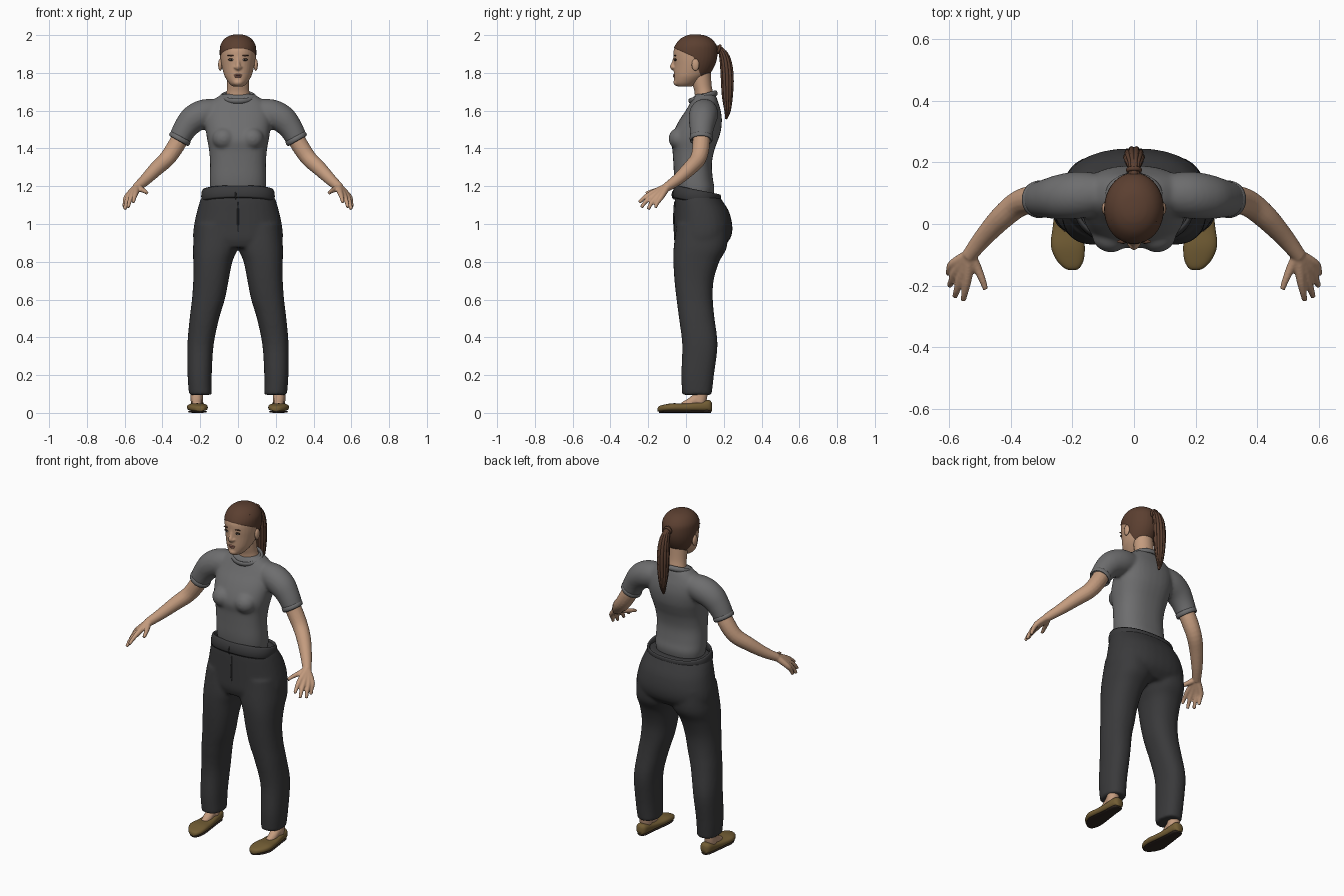
import bpy, bmesh, math
from mathutils import Vector, Matrix

if "Cube" in bpy.data.objects:
    bpy.data.objects.remove(bpy.data.objects["Cube"], do_unlink=True)

X, Y, Z = Vector((1, 0, 0)), Vector((0, 1, 0)), Vector((0, 0, 1))


def material(name, red, green, blue):
    mat = bpy.data.materials.new(name)
    mat.use_nodes = True
    mat.diffuse_color = (red, green, blue, 1)
    shader = next(n for n in mat.node_tree.nodes if n.type == "BSDF_PRINCIPLED")
    shader.inputs["Base Color"].default_value = (red, green, blue, 1)
    shader.inputs["Roughness"].default_value = 0.8
    return mat


skin = material("skin", .55, .33, .21)
hair = material("brown hair", .105, .05, .03)
shirt_grey = material("shirt grey", .155, .155, .158)
trouser_grey = material("trouser charcoal", .042, .042, .044)
shoe_tan = material("shoe tan", .17, .11, .035)
sole_dark = material("sole dark", .03, .02, .015)
lip_pink = material("lip pink", .36, .16, .12)
eye_white = material("eye white", .6, .56, .52)
eye_dark = material("eye dark", .03, .018, .012)


def resample(rows, steps=4):
    """Smooth a list of number rows with a spline."""
    out, last = [], len(rows) - 1
    for i in range(last):
        near = (rows[max(i - 1, 0)], rows[i], rows[i + 1], rows[min(i + 2, last)])
        for step in range(steps):
            t = step / steps
            out.append([q + t / 2 * (r - p + t * (2 * p - 5 * q + 4 * r - s + t * (3 * (q - r) + s - p)))
                        for p, q, r, s in zip(*near)])
    return out + [list(rows[-1])]


def outline(centre, u, v, power=2.0, count=32):
    points = []
    for k in range(count):
        c, s = math.cos(math.tau * k / count), math.sin(math.tau * k / count)
        c, s = (math.copysign(abs(n) ** (2 / power), n) for n in (c, s))
        points.append(centre + u * c + v * s)
    return points


def bridge(bm, loops, closed=False):
    rings = [[bm.verts.new(p) for p in loop] for loop in loops]
    pairs = list(zip(rings, rings[1:])) + ([(rings[-1], rings[0])] if closed else [])
    for a, b in pairs:
        for k in range(len(a)):
            n = (k + 1) % len(a)
            bm.faces.new((a[k], a[n], b[n], b[k]))
    if not closed:
        bm.faces.new(rings[0][::-1])
        bm.faces.new(rings[-1])


def stack(bm, rows, power=2.0):
    """Horizontal sections: height, left edge, right edge, front, back."""
    bridge(bm, [outline(Vector(((a + b) / 2, (f + r) / 2, z)), X * (b - a) / 2, Y * (r - f) / 2, power)
                for z, a, b, f, r in resample(rows)])


def body(rows):
    return [(z, -half, half, front, back) for z, half, front, back in rows]


def tube(bm, rows, side=1, count=16):
    """Round limb through points with a radius, mirrored by side."""
    rows = resample(rows)
    points = [Vector((side * x, y, z)) for x, y, z, r in rows]
    loops = []
    for i, row in enumerate(rows):
        along = points[min(i + 1, len(points) - 1)] - points[max(i - 1, 0)]
        u = along.cross(Y).normalized()
        loops.append(outline(points[i], u * row[3], along.cross(u).normalized() * row[3], count=count))
    bridge(bm, loops)


def hoop(bm, centre, u, v, thick, tall, power=2.0):
    """Raised band around an oval."""
    axis = u.cross(v).normalized()
    section = [(math.cos(math.tau * k / 8), math.sin(math.tau * k / 8)) for k in range(8)]
    loops = [outline(centre + axis * s * tall, u + u.normalized() * c * thick,
                     v + v.normalized() * c * thick, power, 48) for c, s in section]
    bridge(bm, loops, closed=True)


def ball(bm, centre, size):
    bmesh.ops.create_uvsphere(bm, u_segments=20, v_segments=12, radius=1,
                              matrix=Matrix.Translation(centre) @ Matrix.Diagonal((*size, 1)))


def finish(name, bm, *mats, voxel=0, smoothing=6):
    """Make the object; with a voxel size, fuse its pieces into one skin."""
    bmesh.ops.recalc_face_normals(bm, faces=bm.faces)
    mesh = bpy.data.meshes.new(name)
    bm.to_mesh(mesh)
    bm.free()
    obj = bpy.data.objects.new(name, mesh)
    bpy.context.collection.objects.link(obj)
    if voxel:
        fuse = obj.modifiers.new("fuse", "REMESH")
        fuse.mode, fuse.voxel_size = "VOXEL", voxel
        relax = obj.modifiers.new("relax", "SMOOTH")
        relax.factor, relax.iterations = .5, smoothing
        graph = bpy.context.evaluated_depsgraph_get()
        baked = bpy.data.meshes.new_from_object(obj.evaluated_get(graph))
        obj.modifiers.clear()
        obj.data = baked
    for mat in mats:
        obj.data.materials.append(mat)
    obj.data.shade_smooth()
    return obj


# Shirt: torso, bust and short sleeves fused
bm = bmesh.new()
stack(bm, body([(1.1, .13, -.03, .13), (1.18, .148, -.052, .15), (1.24, .15, -.062, .142),
                (1.32, .148, -.067, .137), (1.39, .153, -.072, .15), (1.44, .162, -.08, .168),
                (1.49, .17, -.066, .184), (1.55, .175, -.035, .19), (1.6, .17, -.002, .184),
                (1.64, .15, .022, .172), (1.675, .105, .04, .16), (1.69, .075, .055, .15)]), 2.4)
for side in (1, -1):
    ball(bm, (side * .075, -.035, 1.452), (.062, .058, .058))
    tube(bm, [(.08, .1, 1.6, .06), (.17, .095, 1.586, .076), (.235, .088, 1.556, .074),
              (.28, .083, 1.505, .064), (.312, .08, 1.448, .057)], side, 24)
finish("shirt", bm, shirt_grey, voxel=.009)

# Collar and sleeve cuffs
bm = bmesh.new()
hoop(bm, Vector((0, .09, 1.672)), X * .086, Vector((0, .068, .022)), .009, .015)
for side in (1, -1):
    hoop(bm, Vector((side * .308, .08, 1.452)), Vector((side * .87, 0, .49)) * .055, Y * .055, .006, .014)
finish("shirt_trim", bm, shirt_grey)

# Trousers: hips and two legs fused
bm = bmesh.new()
stack(bm, body([(1.155, .187, -.056, .17), (1.12, .202, -.06, .195), (1.06, .219, -.062, .23),
                (.98, .235, -.064, .246), (.92, .237, -.064, .233), (.875, .215, -.05, .19)]), 2.3)
for side in (1, -1):
    legs = [(1, 0, .225, -.05, .22), (.88, 0, .238, -.065, .217), (.8, .03, .237, -.067, .176),
            (.7, .05, .237, -.061, .146), (.6, .07, .244, -.05, .142), (.5, .1, .256, -.037, .151),
            (.36, .129, .268, -.02, .167), (.2, .139, .267, -.025, .148), (.095, .139, .259, -.02, .136)]
    stack(bm, [(z, side * a, side * b, f, r) for z, a, b, f, r in legs], 2.3)
finish("trousers", bm, trouser_grey, voxel=.01, smoothing=5)

# Waistband and fly seam
bm = bmesh.new()
hoop(bm, Vector((0, .057, 1.147)), X * .186, Vector((0, .118, -.024)), .009, .034, 2.3)
ball(bm, (-.012, -.062, 1.155), (.004, .014, .026))
ball(bm, (0, -.06, 1.03), (.005, .008, .09))
finish("waistband", bm, trouser_grey)

# Arms and hands
fingers = [((.541, -.175, 1.166), (.549, -.22, 1.14), (.555, -.248, 1.114)),
           ((.56, -.167, 1.154), (.574, -.212, 1.12), (.582, -.236, 1.088)),
           ((.577, -.15, 1.147), (.592, -.185, 1.108), (.599, -.2, 1.077)),
           ((.588, -.13, 1.145), (.599, -.152, 1.112), (.602, -.162, 1.086)),
           ((.513, -.135, 1.184), (.493, -.18, 1.173), (.482, -.212, 1.163))]
for side, label in ((1, "left"), (-1, "right")):
    bm = bmesh.new()
    tube(bm, [(.27, .08, 1.52, .044), (.325, .08, 1.42, .046), (.375, .065, 1.347, .043),
              (.43, .02, 1.295, .039), (.49, -.045, 1.235, .031), (.537, -.105, 1.193, .024)], side)
    for knuckle, joint, tip in fingers:
        tube(bm, [(.534, -.1, 1.197, .02), (*knuckle, .0155), (*joint, .0115), (*tip, .009)], side)
    finish(label + "_arm", bm, skin, voxel=.005, smoothing=3)

# Head: skull, nose and chin fused, hair split off by two planes
bm = bmesh.new()
stack(bm, body([(1.728, .028, -.045, .03), (1.745, .047, -.06, .06), (1.775, .067, -.063, .1),
                (1.8, .077, -.064, .127), (1.84, .087, -.064, .15), (1.88, .093, -.066, .162),
                (1.92, .094, -.065, .164), (1.95, .089, -.052, .157), (1.978, .07, -.028, .133),
                (1.995, .042, .003, .1), (2.001, .012, .03, .06)]))
tube(bm, [(0, -.058, 1.885, .009), (0, -.066, 1.855, .009), (0, -.073, 1.833, .013), (0, -.064, 1.82, .01)])
ball(bm, (0, -.044, 1.75), (.028, .023, .02))
for side in (1, -1):
    ball(bm, (side * .013, -.066, 1.829), (.009, .01, .008))
head = finish("head", bm, skin, hair, voxel=.005, smoothing=4)

corner = Vector((0, .04, 1.885))
brow_normal = (corner - Vector((0, -.065, 1.932))).cross(X) * -1
ear_normal = (Vector((0, .088, 1.76)) - corner).cross(X) * -1
brow_normal *= math.copysign(1, brow_normal.z)
ear_normal *= math.copysign(1, ear_normal.y)
bm = bmesh.new()
bm.from_mesh(head.data)
for normal in (brow_normal, ear_normal):
    bmesh.ops.bisect_plane(bm, geom=bm.verts[:] + bm.edges[:] + bm.faces[:],
                           plane_co=corner, plane_no=normal)
for face in bm.faces:
    offset = face.calc_center_median() - corner
    face.material_index = int(offset.dot(brow_normal) > 0 or offset.dot(ear_normal) > 0)
    face.smooth = True
bm.normal_update()
lifted = [v for v in bm.verts if all(f.material_index for f in v.link_faces)]
for vert in lifted:
    vert.co += vert.normal * .003
bm.to_mesh(head.data)
bm.free()

# Neck
bm = bmesh.new()
stack(bm, body([(1.6, .08, .04, .16), (1.66, .068, .046, .152), (1.7, .06, .045, .142),
                (1.74, .057, .035, .135), (1.82, .058, .02, .13)]))
finish("neck", bm, skin)

# Ears and face details, mirrored
details = [("ears", skin, (.094, .05, 1.843), (.011, .02, .032)),
           ("eyebrows", hair, (.036, -.057, 1.892), (.02, .006, .004)),
           ("eyelids", eye_dark, (.035, -.056, 1.87), (.017, .006, .0075)),
           ("eyes", eye_white, (.035, -.058, 1.869), (.012, .006, .0045)),
           ("irises", eye_dark, (.035, -.061, 1.869), (.005, .004, .0045))]
for name, mat, (x, y, z), size in details:
    bm = bmesh.new()
    for side in (1, -1):
        ball(bm, (side * x, y, z), size)
    finish(name, bm, mat)
bm = bmesh.new()
ball(bm, (0, -.061, 1.789), (.022, .0075, .005))
ball(bm, (0, -.061, 1.78), (.018, .0075, .0055))
finish("lips", bm, lip_pink)

# Ponytail: a core with strands around it, and a tie
tail = [(.14, 1.935, .016), (.185, 1.922, .02), (.208, 1.87, .03), (.218, 1.78, .034),
        (.219, 1.68, .029), (.22, 1.6, .017), (.213, 1.555, .005)]
bm = bmesh.new()
tube(bm, [(0, y, z, r * .8) for y, z, r in tail])
for k in range(10):
    c, s = math.cos(math.tau * k / 10), math.sin(math.tau * k / 10)
    tube(bm, [(c * r * .75, y + s * r * .75, z, r * .3) for y, z, r in tail], count=8)
hoop(bm, Vector((0, .175, 1.926)), X * .02, Vector((0, .006, .019)), .006, .008)
finish("ponytail", bm, hair)

# Feet, shoes and soles
last = [(.137, .215, .016, .045), (.12, .215, .032, .06), (.06, .216, .039, .05), (-.01, .216, .048, .042),
        (-.07, .215, .055, .043), (-.115, .208, .045, .036), (-.142, .202, .026, .028), (-.15, .2, .01, .018)]
for side, label in ((1, "left"), (-1, "right")):
    bm = bmesh.new()
    tube(bm, [(.218, .08, .15, .036), (.218, .08, .09, .034), (.217, .07, .05, .034)], side)
    tube(bm, [(.218, .07, .085, .03), (.217, .02, .05, .027), (.216, -.02, .035, .022)], side)
    finish(label + "_foot", bm, skin, voxel=.006)
    for name, mat, base, scale, lift in (("_shoe", shoe_tan, .008, 1, 1), ("_sole", sole_dark, 0, .9, .28)):
        bm = bmesh.new()
        bridge(bm, [outline(Vector((side * x, y * (1 if lift == 1 else .96), base + h * lift / 2)),
                            X * half * scale, Z * h * lift / 2, 2.6)
                    for y, x, half, h in resample(last)])
        finish(label + name, bm, mat)
